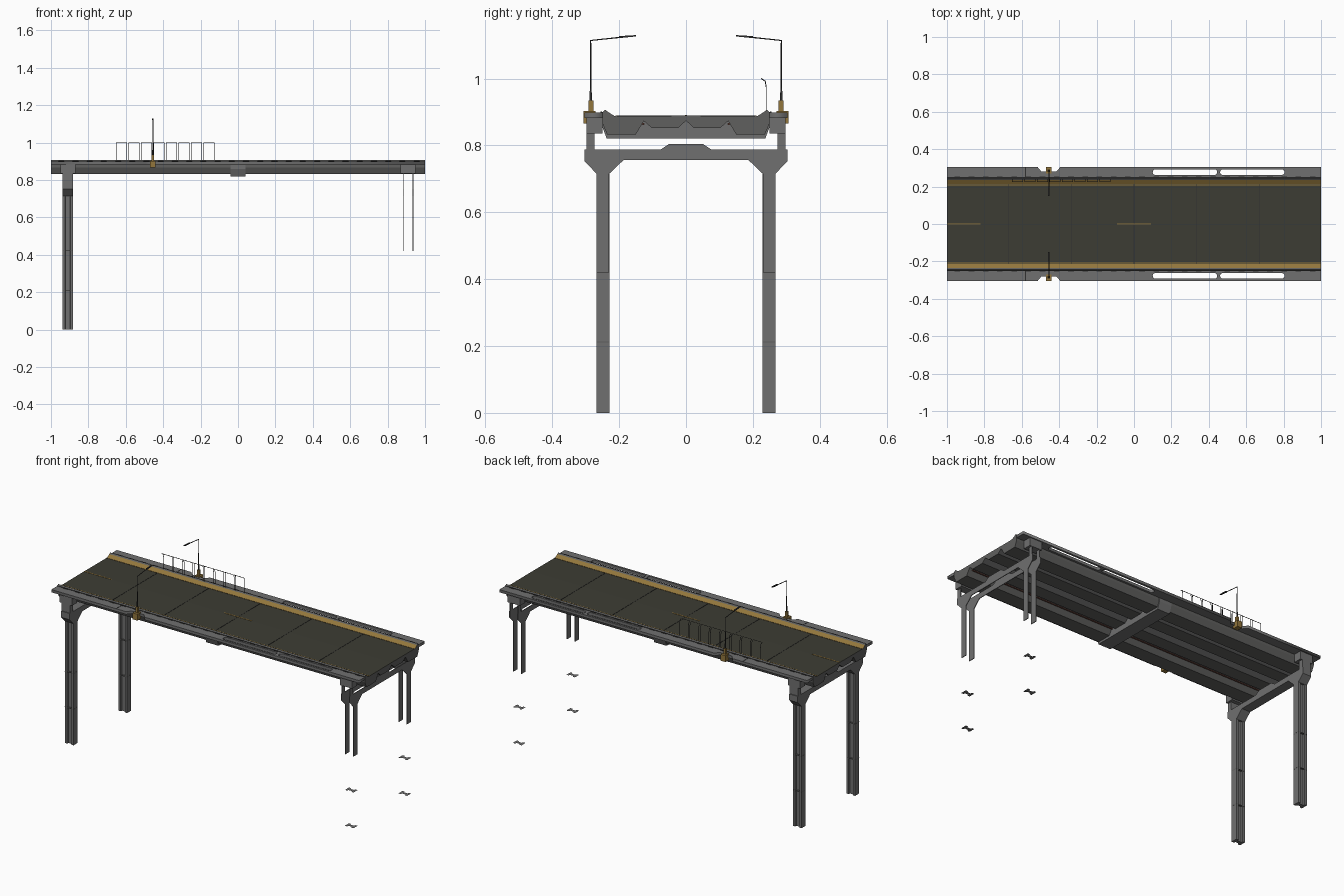
import bpy, bmesh, math

if "Cube" in bpy.data.objects:
    bpy.data.objects.remove(bpy.data.objects["Cube"])

def mat(name, r, g, b):
    m = bpy.data.materials.new(name)
    m.diffuse_color = (r, g, b, 1)
    m.use_nodes = True
    m.node_tree.nodes["Principled BSDF"].inputs["Base Color"].default_value = m.diffuse_color
    return m

CONCRETE = mat("concrete grey", 0.16, 0.16, 0.16)
GIRDER = mat("girder grey", 0.115, 0.115, 0.112)
ROAD = mat("asphalt", 0.046, 0.046, 0.034)
GOLD = mat("ochre paint", 0.29, 0.18, 0.045)
DARK = mat("dark metal", 0.03, 0.03, 0.03)
PIPE = mat("rust pipe", 0.10, 0.04, 0.03)

def finish(name, bm, mats):
    bmesh.ops.recalc_face_normals(bm, faces=bm.faces[:])
    me = bpy.data.meshes.new(name)
    bm.to_mesh(me)
    bm.free()
    for m in mats:
        me.materials.append(m)
    ob = bpy.data.objects.new(name, me)
    bpy.context.collection.objects.link(ob)
    return ob

def prism(name, pts, a, b, mats, axis="x", rule=None):
    """Extrude a (y,z) profile along x, or an (x,y) outline along z."""
    bm = bmesh.new()
    co = (lambda p: (a, p[0], p[1])) if axis == "x" else (lambda p: (p[0], p[1], a))
    f = bm.faces.new([bm.verts.new(co(p)) for p in pts])
    if a != b:
        r = bmesh.ops.extrude_face_region(bm, geom=[f], use_keep_orig=True)
        d = (b - a, 0, 0) if axis == "x" else (0, 0, b - a)
        bmesh.ops.translate(bm, vec=d, verts=[v for v in r["geom"] if isinstance(v, bmesh.types.BMVert)])
    bmesh.ops.recalc_face_normals(bm, faces=bm.faces[:])
    if rule:
        for f in bm.faces:
            f.normal_update()
            f.material_index = rule(f)
    return finish(name, bm, mats)

def box(name, x0, x1, y0, y1, z0, z1, m):
    y0, y1 = min(y0, y1), max(y0, y1)
    return prism(name, [(x0, y0), (x1, y0), (x1, y1), (x0, y1)], z0, z1, [m], "z")

def mirrored(half):
    """Complete a half profile that starts and ends on y = 0."""
    return half + [(-y, z) for y, z in reversed(half[1:-1])]

def curve(name, splines, m, bevel=0.0, extrude=0.0, flat=False, z=0.0, radii=None):
    cu = bpy.data.curves.new(name, "CURVE")
    cu.dimensions = "2D" if flat else "3D"
    if flat:
        cu.fill_mode = "BOTH"
    cu.bevel_depth, cu.extrude, cu.bevel_resolution = bevel, extrude, 1
    cu.use_fill_caps = not flat
    for pts in splines:
        s = cu.splines.new("POLY")
        s.points.add(len(pts) - 1)
        for i, p in enumerate(pts):
            s.points[i].co = (p[0], p[1], 0 if flat else p[2], 1)
            if radii:
                s.points[i].radius = radii[i]
        s.use_cyclic_u = flat
    tmp = bpy.data.objects.new(name + "_curve", cu)
    bpy.context.collection.objects.link(tmp)
    bpy.context.view_layer.update()
    me = bpy.data.meshes.new_from_object(tmp.evaluated_get(bpy.context.evaluated_depsgraph_get()))
    bpy.data.objects.remove(tmp)
    me.materials.clear()
    me.materials.append(m)
    ob = bpy.data.objects.new(name, me)
    ob.location.z = z
    bpy.context.collection.objects.link(ob)

# Deck: road, kerbs with painted inner slopes, corrugated underside
deck = mirrored([(0, 0.889), (0.214, 0.888), (0.234, 0.901), (0.242, 0.907), (0.25, 0.898),
                 (0.25, 0.866), (0.236, 0.833), (0.15, 0.833), (0.126, 0.873),
                 (0.102, 0.852), (0.024, 0.852), (0, 0.874)])

def deck_rule(f):
    c, n = f.calc_center_median(), f.normal
    if n.z > 0.95 and abs(n.x) < 0.1:
        return 1
    if n.z > 0.3 and abs(c.y) < 0.23:
        return 2
    return 0

prism("deck", deck, -1, 1, [GIRDER, ROAD, GOLD], rule=deck_rule)

# Middle crossbeam
prism("middle_crossbeam", [(-0.252, 0.88), (0.252, 0.88), (0.252, 0.86), (0.237, 0.82),
                           (-0.237, 0.82), (-0.252, 0.86)], -0.04, 0.04, [CONCRETE])

# Road markings and joints
for i, (a, b) in enumerate([(-1, -0.82), (-0.09, 0.09)]):
    box(f"centre_dash_{i}", a, b, -0.003, 0.003, 0.889, 0.8905, GOLD)
for i in range(5):
    x = -0.67 + i * 0.335
    box(f"road_joint_{i}", x - 0.0015, x + 0.0015, -0.21, 0.21, 0.888, 0.8897, DARK)

def slot(x0, x1, y, r):
    pts = []
    for cx, a0 in ((x1 - r, -90), (x0 + r, 90)):
        pts += [(cx + r * math.cos(math.radians(a0 + k * 30)),
                 y + r * math.sin(math.radians(a0 + k * 30))) for k in range(7)]
    return pts

for s, side in ((-1, "front"), (1, "back")):
    # Walkway with long slots and a lamp notch
    outer = [(-1, s * 0.245), (1, s * 0.245), (1, s * 0.304), (-0.395, s * 0.304),
             (-0.415, s * 0.28), (-0.495, s * 0.28), (-0.515, s * 0.304), (-1, s * 0.304)]
    curve(f"{side}_walkway", [outer, slot(0.1, 0.445, s * 0.277, 0.015),
                              slot(0.46, 0.805, s * 0.277, 0.015)],
          CONCRETE, extrude=0.008, flat=True, z=0.89)
    # Gutter line, walkway joint, gutter studs
    box(f"{side}_gutter", -1, 1, s * 0.246, s * 0.251, 0.897, 0.9, DARK)
    box(f"{side}_walkway_joint", -0.582, -0.578, s * 0.252, s * 0.302, 0.897, 0.899, DARK)
    box(f"{side}_paint_edge", -1, 1, s * 0.207, s * 0.2105, 0.887, 0.8895, GOLD)
    for i in range(26):
        x = -0.96 + i * 0.076
        box(f"{side}_stud_{i}", x, x + 0.03, s * 0.251, s * 0.255, 0.897, 0.902, DARK)
    # Pipe under the deck
    curve(f"{side}_pipe", [[(-0.98, s * 0.128, 0.864), (0.98, s * 0.128, 0.864)]], PIPE, bevel=0.004)
    # Lamp: bracket, base, pole with arm, head
    box(f"{side}_lamp_bracket", -0.47, -0.44, s * 0.27, s * 0.306, 0.866, 0.903, GOLD)
    box(f"{side}_lamp_base", -0.462, -0.448, s * 0.277, s * 0.291, 0.9, 0.935, GOLD)
    curve(f"{side}_lamp_pole", [[(-0.455, s * 0.285, 0.93), (-0.455, s * 0.285, 0.97),
                                 (-0.455, s * 0.285, 1.114), (-0.455, s * 0.19, 1.124)]],
          DARK, bevel=0.003, radii=[1.6, 1, 0.8, 0.7])
    prism(f"{side}_lamp_head", [(s * 0.2, 1.121), (s * 0.15, 1.126), (s * 0.15, 1.13),
                                (s * 0.2, 1.127)], -0.459, -0.451, [DARK])
    # Bearing blocks on top of the supports
    for x, end in ((-0.91, "left"), (0.91, "right")):
        box(f"{side}_{end}_bearing", x - 0.04, x + 0.04, s * 0.25, s * 0.298, 0.835, 0.883, CONCRETE)

# Noise fence on the back kerb: curved wire frames
for i in range(8):
    x = -0.652 + i * 0.067
    side = [(0.24, 0.9), (0.24, 0.975), (0.237, 0.992), (0.225, 1.0)]
    a = [(x, y, z) for y, z in side]
    b = [(x + 0.057, y, z) for y, z in reversed(side)]
    curve(f"fence_frame_{i}", [a + b], DARK, bevel=0.0016)

# Supports: portal profile with haunches and upper posts
def portal(foot):
    low = [(0.267, 0.715), (0.23, 0.715)]
    if foot < 0.7:
        low = [(0.267, 0.715), (0.267, foot), (0.23, foot), (0.23, 0.715)]
    return mirrored([(0, 0.805), (0.05, 0.805), (0.075, 0.788), (0.273, 0.788), (0.273, 0.86),
                     (0.298, 0.86), (0.298, 0.788), (0.303, 0.788), (0.303, 0.752)]
                    + low + [(0.186, 0.757), (0, 0.757)])

def h_outline(cx, cy):
    """H-shaped column section with shallow grooves in the y faces."""
    q = [(0.028, 0.019), (0.014, 0.019), (0.011, 0.009)]
    pts = q + [(-x, y) for x, y in reversed(q)]
    pts += [(-x, -y) for x, y in pts]
    return [(cx + x, cy + y) for x, y in pts]

prism("left_portal_beam", portal(0.715), -0.938, -0.882, [CONCRETE])
for i, x in enumerate((0.881, 0.933)):
    prism(f"right_portal_plate_{i}", portal(0.42), x, x + 0.004, [CONCRETE])
for s, side in ((-1, "front"), (1, "back")):
    prism(f"{side}_left_column", h_outline(-0.91, s * 0.2485), 0, 0.72, [CONCRETE], "z")
    # Joint plates in the columns; the right ones stand free
    for j, z in enumerate((0.42, 0.21)):
        box(f"{side}_left_joint_{j}", -0.9385, -0.8815, s * 0.229, s * 0.268, z, z + 0.003, GIRDER)
    for j, z in enumerate((0.21, 0.0)):
        prism(f"{side}_right_joint_{j}", h_outline(0.91, s * 0.2485), z, z, [CONCRETE], "z")
